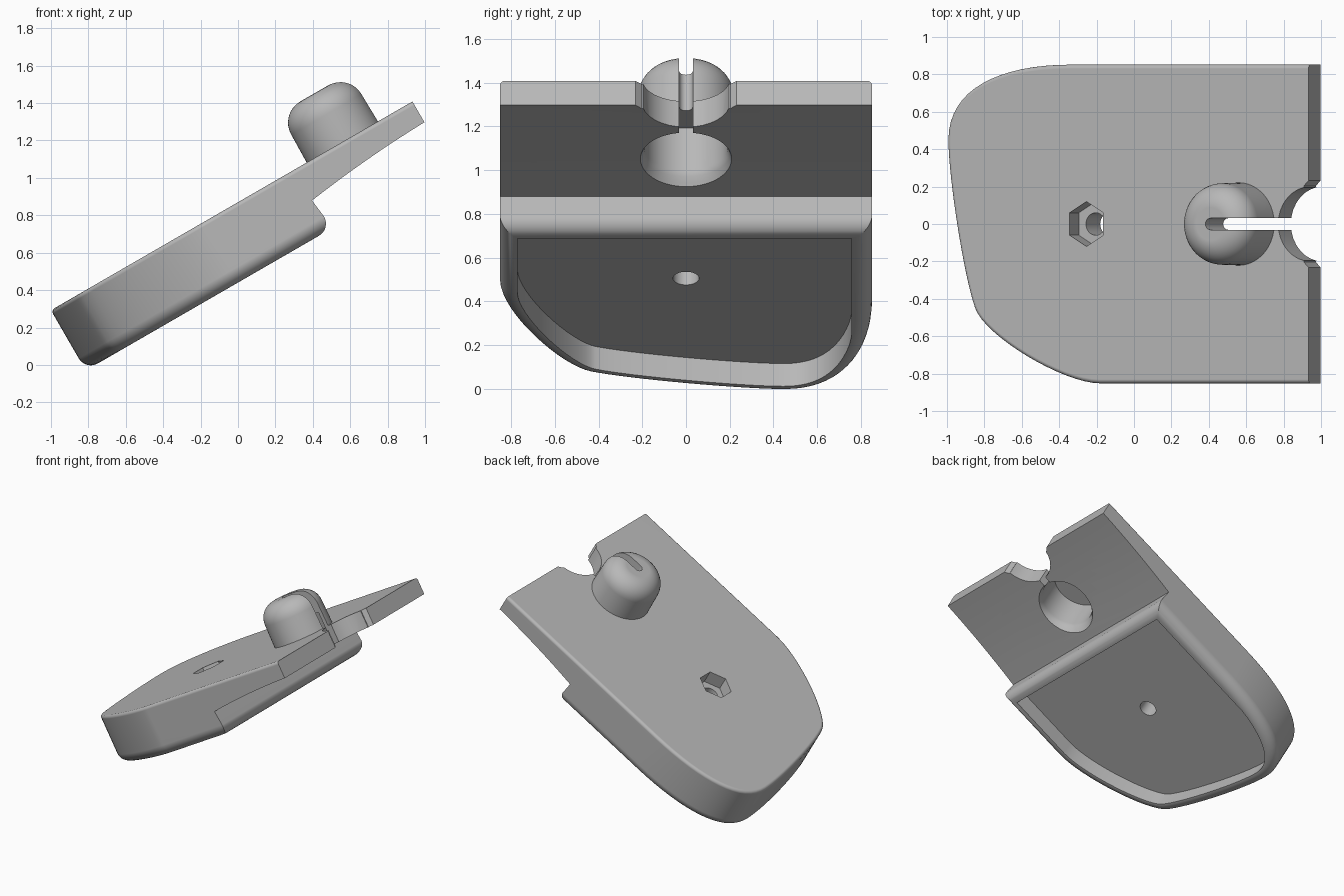
import bpy, bmesh
from math import sin, cos, pi, radians
from mathutils import Vector, Matrix
from mathutils.geometry import interpolate_bezier

if "Cube" in bpy.data.objects:
    bpy.data.objects.remove(bpy.data.objects["Cube"])

grey = bpy.data.materials.new("plain grey")
grey.use_nodes = True
grey.diffuse_color = (0.48, 0.48, 0.48, 1)
grey.node_tree.nodes["Principled BSDF"].inputs["Base Color"].default_value = (0.48, 0.48, 0.48, 1)

# Everything is built flat (top face at z = 0), then tilted at the end.
HALF_WIDTH, BOTTOM, TIP = 0.852, -0.372, 1.077
STEP, FILLET = 0.36, 0.075
KNOB_X = 0.645


def loft(name, rings):
    """Closed solid through equal-sized rings of points, capped at both ends."""
    bm = bmesh.new()
    loops = [[bm.verts.new(p) for p in ring] for ring in rings]
    for a, b in zip(loops, loops[1:]):
        for i in range(len(a)):
            j = (i + 1) % len(a)
            bm.faces.new((a[i], a[j], b[j], b[i]))
    bm.faces.new(loops[0][::-1])
    bm.faces.new(loops[-1])
    bmesh.ops.recalc_face_normals(bm, faces=bm.faces)
    mesh = bpy.data.meshes.new(name)
    bm.to_mesh(mesh)
    bm.free()
    mesh.materials.append(grey)
    obj = bpy.data.objects.new(name, mesh)
    bpy.context.collection.objects.link(obj)
    return obj


def circle(x, r, z, n, turn=0.0):
    return [(x + r * cos(turn + 2 * pi * i / n), r * sin(turn + 2 * pi * i / n), z) for i in range(n)]


def lathe(name, x, profile, n=64, turn=0.0):
    return loft(name, [circle(x, r, z, n, turn) for r, z in profile])


def inset(points, d):
    """Move a counterclockwise outline inwards by d with mitred corners."""
    result = []
    for i, p in enumerate(points):
        a = (p - points[i - 1]).normalized()
        b = (points[(i + 1) % len(points)] - p).normalized()
        na, nb = Vector((-a.y, a.x)), Vector((-b.y, b.x))
        result.append(p + (na + nb) * d / (1 + na.dot(nb)))
    return result


def combine(target, tool, operation):
    mod = target.modifiers.new(operation, "BOOLEAN")
    mod.operation, mod.solver, mod.object = operation, "EXACT", tool
    bpy.context.view_layer.objects.active = target
    bpy.ops.object.modifier_apply(modifier=mod.name)
    bpy.data.objects.remove(tool)


# Plan outline: straight sides and an uneven rounded nose
nose = [
    ((-0.40, HALF_WIDTH), (-0.85, HALF_WIDTH), (-1.155, 0.72), (-1.155, 0.45)),
    ((-1.155, 0.45), (-1.155, 0.25), (-1.06, -0.28), (-0.99, -0.45)),
    ((-0.99, -0.45), (-0.93, -0.60), (-0.45, -HALF_WIDTH), (-0.22, -HALF_WIDTH)),
]
outline = [Vector((1.5, HALF_WIDTH))]
for k, seg in enumerate(nose):
    pts = interpolate_bezier(*[Vector(p) for p in seg], 17)
    outline += [p.xy for p in (pts if k == 0 else pts[1:])]
outline.append(Vector((1.5, -HALF_WIDTH)))

# Body with a large lower fillet and a small upper one
arc = [i * pi / 16 for i in range(9)]
levels = [(FILLET * (1 - sin(a)), BOTTOM + FILLET * (1 - cos(a))) for a in arc]
levels += [(0.022 * (1 - cos(a)), 0.022 * (sin(a) - 1)) for a in arc[::2]]
body = loft("clip_body", [[(p.x, p.y, z) for p in inset(outline, d)] for d, z in levels])

# Thin, gently curved tip with a rounded step below, cut from the side
tip = [(1.8, 0.3), (TIP, 0.3)]
for i in range(9):
    t = i / 8
    tip.append((TIP + (0.347 - TIP) * t, -0.128 - 0.02 * t - 0.042 * t * t))
tip += [(STEP - FILLET * (1 - cos(a)), BOTTOM + FILLET * (1 - sin(a))) for a in arc]
tip += [(STEP - FILLET, -0.6), (1.8, -0.6)]
combine(body, loft("tip_cutter", [[(x, y, z) for x, z in tip] for y in (-1.2, 1.2)]), "DIFFERENCE")

# Shallow tray in the underside
tray = [(min(p.x, 0.278), max(-0.783, min(0.757, p.y))) for p in inset(outline, 0.08)]
clean = [p for i, p in enumerate(tray) if (Vector(p) - Vector(tray[i - 1])).length > 0.0001]
combine(body, loft("tray_cutter", [[(x, y, z) for x, y in clean] for z in (-0.6, -0.252)]), "DIFFERENCE")

# Hexagonal nut pocket and its screw hole
combine(body, lathe("nut_cutter", -0.294, [(0.12, -0.10), (0.12, 0.2)], 6, pi / 2), "DIFFERENCE")
combine(body, lathe("screw_cutter", -0.294, [(0.06, -0.5), (0.06, 0.1)], 32), "DIFFERENCE")

# Rounded knob on the top face
knob = [(0.222, -0.05), (0.218, 0.17)]
knob += [(0.088 + 0.13 * cos(a), 0.17 + 0.13 * sin(a)) for a in arc[1:]]
combine(body, lathe("knob", KNOB_X, knob), "UNION")

# Hollow below the knob, with an eased rim
bore = [(0.26, -0.24), (0.215, -0.165), (0.2, -0.14), (0.19, -0.11), (0.19, 0.11)]
combine(body, lathe("bore_cutter", KNOB_X, bore), "DIFFERENCE")

# Round-ended cord slot from the knob centre out to the tip
slot = [(1.2, -0.031), (1.2, 0.031)]
slot += [(KNOB_X + 0.031 * cos(a), 0.031 * sin(a)) for a in [pi / 2 + i * pi / 12 for i in range(13)]]
combine(body, loft("slot_cutter", [[(x, y, z) for x, y in slot] for z in (-0.5, 0.6)]), "DIFFERENCE")

# Round notch in the tip with softened corners
half = [(1.3, 0.232), (TIP, 0.232)]
half += [(TIP - 0.03 * sin(a), 0.202 + 0.03 * (1 - sin(a))) for a in arc[2:7:2]]
half += [(1.09 - 0.2 * sin(a), 0.2 * cos(a)) for a in arc[1:]]
notch = half + [(x, -y) for x, y in half[-2::-1]]
combine(body, loft("notch_cutter", [[(x, y, z) for x, y in notch] for z in (-0.5, 0.06)]), "DIFFERENCE")

# Tilt into place and shade
body.data.transform(Matrix.Translation((0, 0, 0.87)) @ Matrix.Rotation(radians(-30), 4, "Y"))
bpy.ops.object.select_all(action="DESELECT")
body.select_set(True)
bpy.context.view_layer.objects.active = body
bpy.ops.object.shade_smooth_by_angle(angle=radians(32))
weighted = body.modifiers.new("weighted_normals", "WEIGHTED_NORMAL")
weighted.keep_sharp = True
